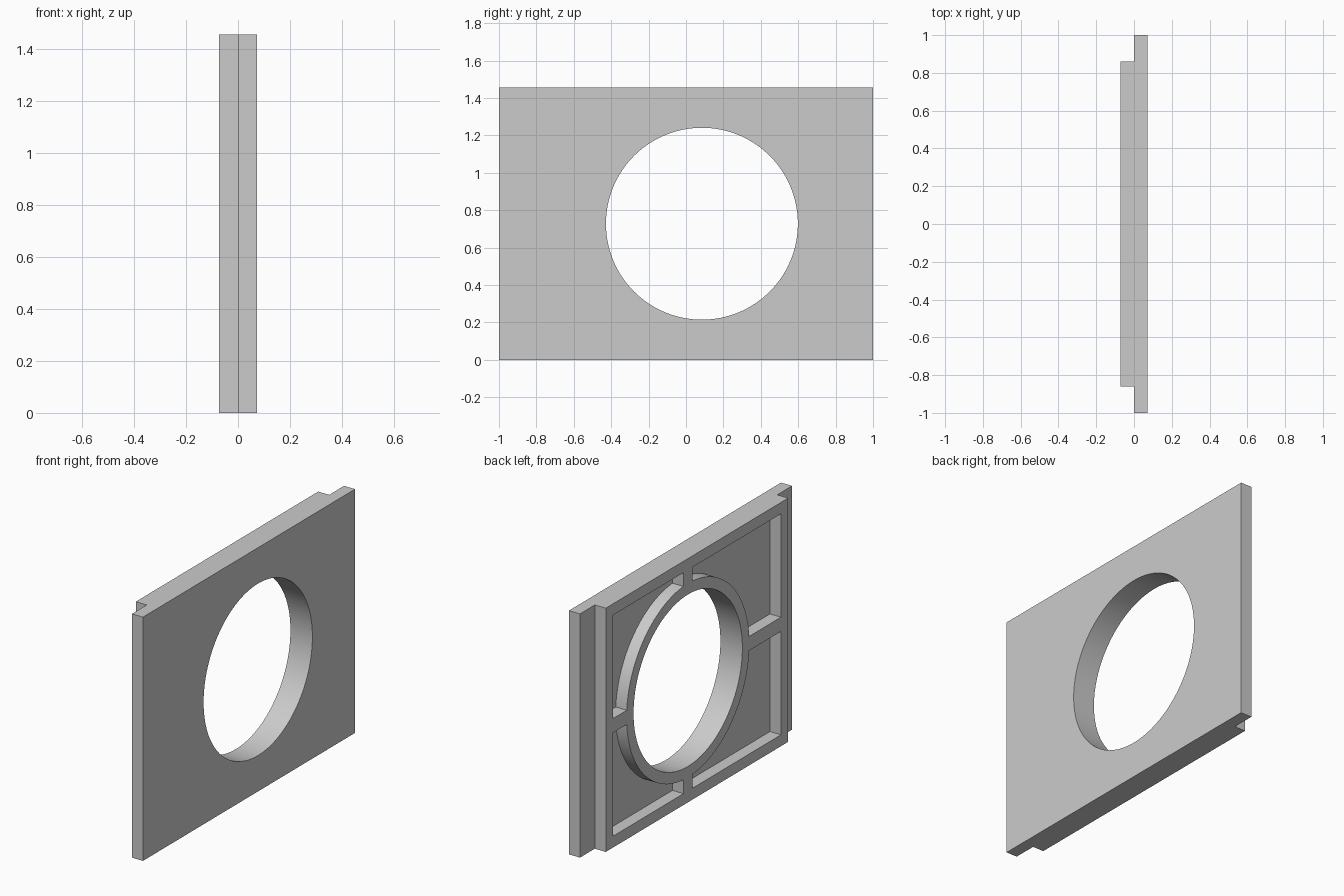
import bpy
import bmesh
import math
from mathutils import Matrix

cube = bpy.data.objects.get("Cube")
if cube:
    bpy.data.objects.remove(cube, do_unlink=True)

HEIGHT = 1.455
HALF_T = 0.0725               # half of the full thickness
BLOCK_Y = 0.86                # half width of the raised back block
BORDER = 0.068
RIB = 0.085
HOLE_Y, HOLE_Z, HOLE_R = 0.085, HEIGHT / 2, 0.513
RING_R = HOLE_R + 0.066

grey = bpy.data.materials.new("light grey")
grey.use_nodes = True
colour = (0.6, 0.6, 0.6, 1)
grey.diffuse_color = colour
grey.node_tree.nodes["Principled BSDF"].inputs["Base Color"].default_value = colour


def finish(name, bm):
    bmesh.ops.recalc_face_normals(bm, faces=bm.faces)
    mesh = bpy.data.meshes.new(name)
    bm.to_mesh(mesh)
    bm.free()
    mesh.materials.append(grey)
    obj = bpy.data.objects.new(name, mesh)
    bpy.context.collection.objects.link(obj)
    return obj


def box(name, size, centre):
    bm = bmesh.new()
    bmesh.ops.create_cube(bm, size=1, matrix=Matrix.Translation(centre) @ Matrix.Diagonal((*size, 1)))
    return finish(name, bm)


def disc(name, radius, length):
    bm = bmesh.new()
    place = Matrix.Translation((0, HOLE_Y, HOLE_Z)) @ Matrix.Rotation(math.pi / 2, 4, 'Y')
    bmesh.ops.create_cone(bm, cap_ends=True, segments=128, radius1=radius,
                          radius2=radius, depth=length, matrix=place)
    return finish(name, bm)


def cut(target, cutter):
    cutter.hide_render = True
    mod = target.modifiers.new("cut", 'BOOLEAN')
    mod.operation, mod.solver, mod.object = 'DIFFERENCE', 'EXACT', cutter
    bpy.ops.object.select_all(action='DESELECT')
    bpy.context.view_layer.objects.active = target
    target.select_set(True)
    bpy.ops.object.modifier_apply(modifier=mod.name)
    bpy.data.objects.remove(cutter, do_unlink=True)


# Panel: stepped outline extruded upward, full-width plate with a narrower back block
bm = bmesh.new()
outline = [(HALF_T, -1), (HALF_T, 1), (0, 1), (0, BLOCK_Y), (-HALF_T, BLOCK_Y),
           (-HALF_T, -BLOCK_Y), (0, -BLOCK_Y), (0, -1)]
base = bm.faces.new([bm.verts.new((x, y, 0)) for x, y in outline])
grown = bmesh.ops.extrude_face_region(bm, geom=[base], use_keep_orig=True)
bmesh.ops.translate(bm, vec=(0, 0, HEIGHT),
                    verts=[v for v in grown["geom"] if isinstance(v, bmesh.types.BMVert)])
panel = finish("panel", bm)

# Back pockets: recess inside the border, leaving a ring and four ribs standing
depth = 0.3
pockets = box("pockets", (depth, 2 * (BLOCK_Y - BORDER), HEIGHT - 2 * BORDER),
              (-depth / 2, 0, HOLE_Z))
cut(pockets, disc("ring", RING_R, 1))
cut(pockets, box("upright_rib", (1, RIB, 2), (0, HOLE_Y, HOLE_Z)))
cut(pockets, box("level_rib", (1, 3, RIB), (0, 0, HOLE_Z)))
cut(panel, pockets)

# Round opening through the whole panel
cut(panel, disc("opening", HOLE_R, 1))

panel.select_set(True)
bpy.context.view_layer.objects.active = panel
bpy.ops.object.shade_smooth_by_angle(angle=math.radians(30))
